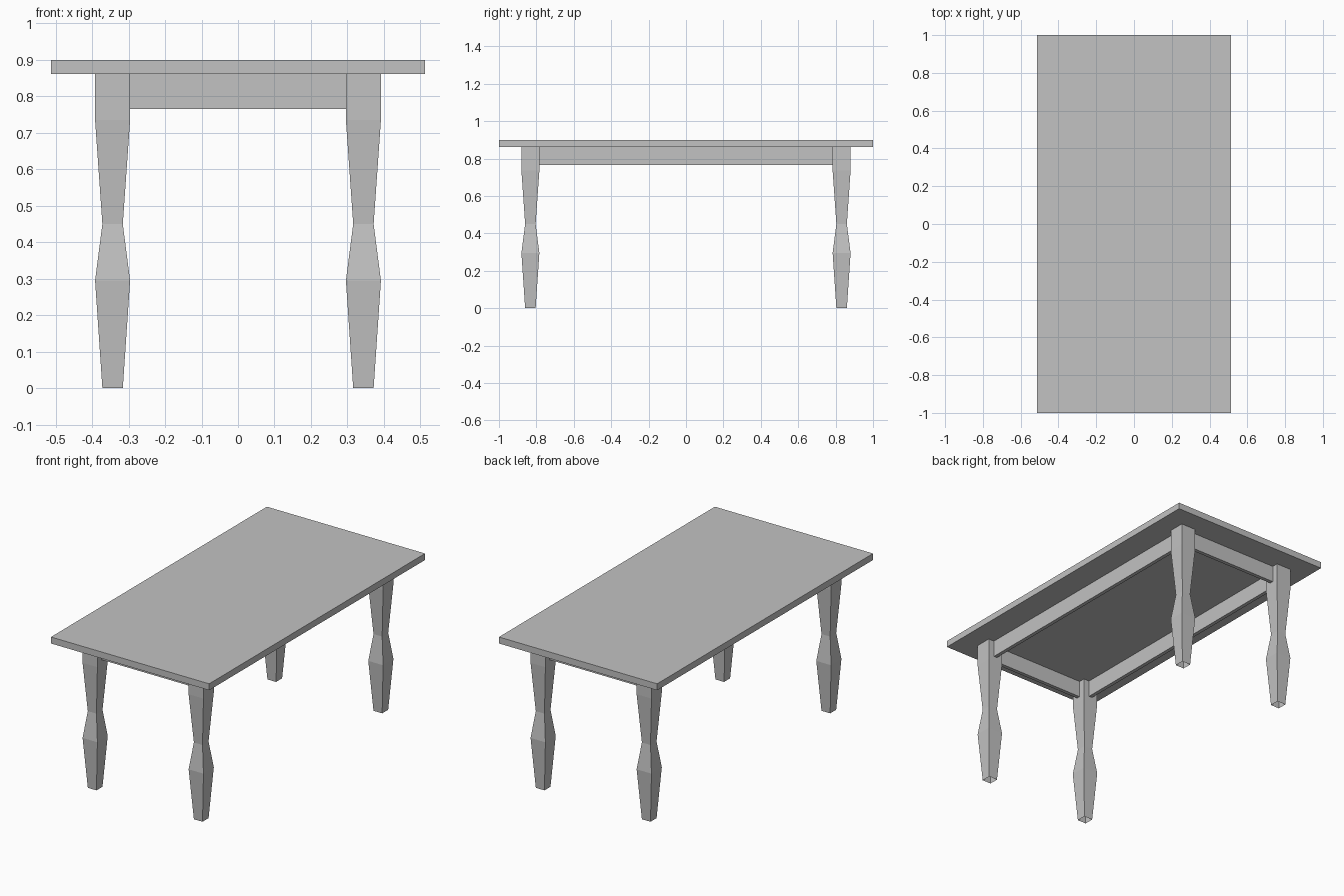
import bpy
import bmesh
from mathutils import Vector

cube = bpy.data.objects.get("Cube")
if cube:
    bpy.data.objects.remove(cube, do_unlink=True)

# Single plain grey finish
grey = bpy.data.materials.new("plain grey")
grey.use_nodes = True
COLOUR = (0.54, 0.54, 0.54, 1)
grey.diffuse_color = COLOUR
grey.node_tree.nodes["Principled BSDF"].inputs["Base Color"].default_value = COLOUR

TOP_UNDERSIDE = 0.862
LEG_X, LEG_Y = 0.344, 0.832
LEG_HALF = 0.048


def finish(name, bm):
    bmesh.ops.recalc_face_normals(bm, faces=bm.faces)
    mesh = bpy.data.meshes.new(name)
    bm.to_mesh(mesh)
    bm.free()
    mesh.materials.append(grey)
    obj = bpy.data.objects.new(name, mesh)
    bpy.context.collection.objects.link(obj)
    return obj


def box(name, centre, size):
    bm = bmesh.new()
    bmesh.ops.create_cube(bm, size=1)
    bmesh.ops.scale(bm, vec=Vector(size), verts=bm.verts)
    bmesh.ops.translate(bm, vec=Vector(centre), verts=bm.verts)
    return finish(name, bm)


def leg(name, x, y):
    # Square rings (height, half width) joined into a tube with an open foot
    profile = [(0, 0.028), (0.295, LEG_HALF), (0.45, 0.028),
               (0.735, LEG_HALF), (TOP_UNDERSIDE, LEG_HALF)]
    corners = [(-1, -1), (1, -1), (1, 1), (-1, 1)]
    bm = bmesh.new()
    rings = [[bm.verts.new((x + h * cx, y + h * cy, z)) for cx, cy in corners]
             for z, h in profile]
    for low, high in zip(rings, rings[1:]):
        for i in range(4):
            j = (i + 1) % 4
            bm.faces.new((low[i], low[j], high[j], high[i]))
    bm.faces.new(rings[-1])
    return finish(name, bm)


# Table top
box("table_top", (0, 0, (TOP_UNDERSIDE + 0.9) / 2), (1.026, 2, 0.9 - TOP_UNDERSIDE))

# Four shaped legs
for end, sy in (("front", -1), ("back", 1)):
    for side, sx in (("left", 1), ("right", -1)):
        leg(f"{end}_{side}_leg", sx * LEG_X, sy * LEG_Y)

# Apron boards between the legs
APRON_LOW, THICK = 0.765, 0.022
apron_z = (APRON_LOW + TOP_UNDERSIDE) / 2
apron_h = TOP_UNDERSIDE - APRON_LOW
for side, s in (("left", 1), ("right", -1)):
    box(f"{side}_apron", (s * LEG_X, 0, apron_z),
        (THICK, 2 * (LEG_Y - LEG_HALF), apron_h))
for end, s in (("front", -1), ("back", 1)):
    box(f"{end}_apron", (0, s * LEG_Y, apron_z),
        (2 * (LEG_X - LEG_HALF), THICK, apron_h))
